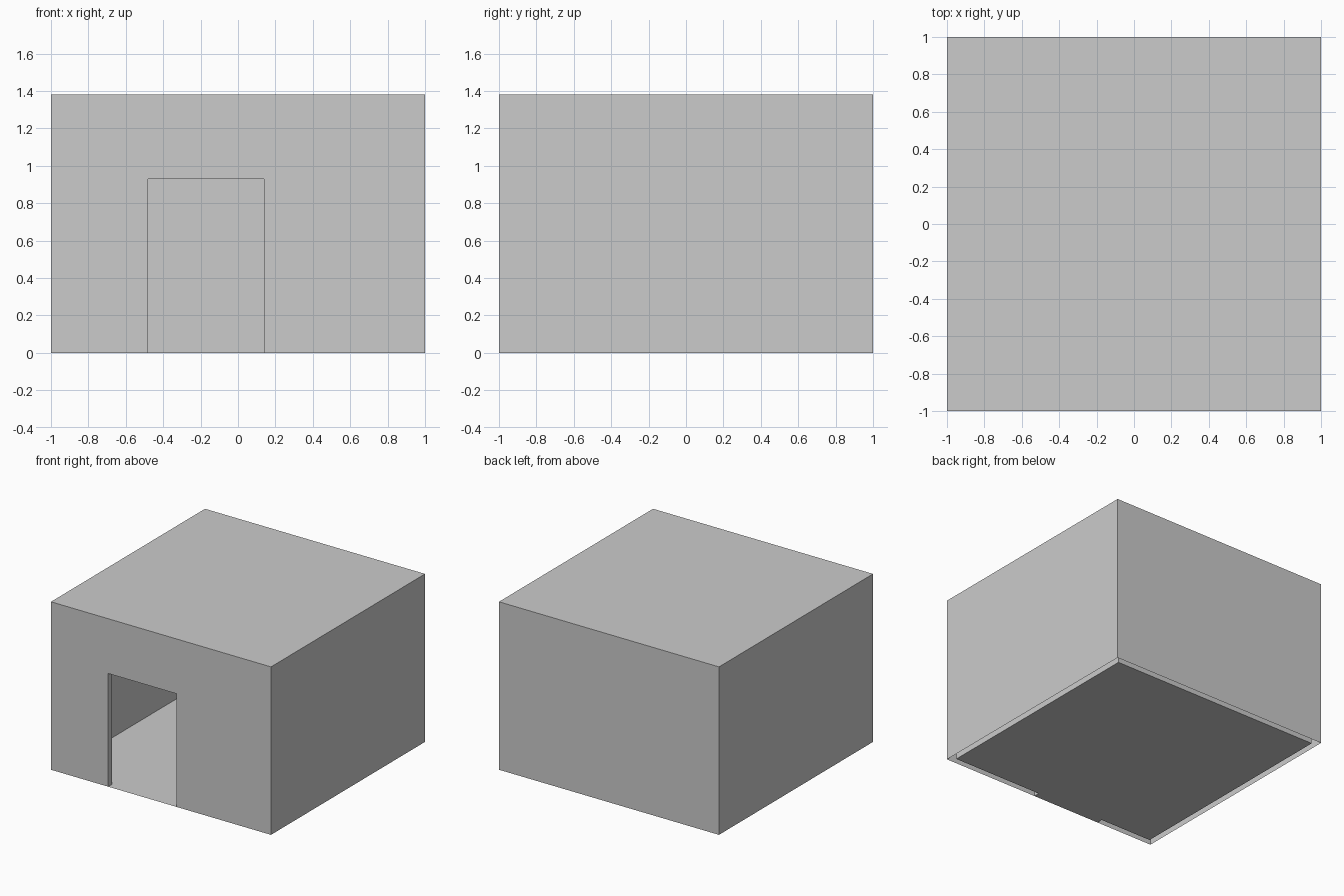
import bpy
import bmesh

if "Cube" in bpy.data.objects:
    bpy.data.objects.remove(bpy.data.objects["Cube"])

WALL = 0.05                              # wall thickness
OUT, TOP = 1.0, 1.38                     # outer half width and height
INN, CEIL = OUT - WALL, TOP - WALL       # inner half width and ceiling
DOOR_L, DOOR_R, DOOR_H = -0.48, 0.14, 0.93


def build(name, polygons, flip=False):
    """Make a flat-faced object from a list of polygons."""
    bm = bmesh.new()
    for poly in polygons:
        bm.faces.new([bm.verts.new(p) for p in poly])
    bmesh.ops.remove_doubles(bm, verts=bm.verts, dist=1e-5)
    if flip:
        bmesh.ops.reverse_faces(bm, faces=bm.faces)
    mesh = bpy.data.meshes.new(name)
    bm.to_mesh(mesh)
    bm.free()
    obj = bpy.data.objects.new(name, mesh)
    bpy.context.collection.objects.link(obj)
    return obj


def shell(s, h):
    """Box open at the bottom, with a doorway notched out of its front."""
    front = [(-s, 0), (DOOR_L, 0), (DOOR_L, DOOR_H), (DOOR_R, DOOR_H),
             (DOOR_R, 0), (s, 0), (s, h), (-s, h)]
    return [
        [(x, -s, z) for x, z in front],
        [(s, -s, 0), (s, s, 0), (s, s, h), (s, -s, h)],
        [(s, s, 0), (-s, s, 0), (-s, s, h), (s, s, h)],
        [(-s, s, 0), (-s, -s, 0), (-s, -s, h), (-s, s, h)],
        [(-s, -s, h), (s, -s, h), (s, s, h), (-s, s, h)],
    ]


# outside walls and flat roof
build("outer_walls", shell(OUT, TOP))

# inside walls and ceiling, facing into the room
build("inner_walls", shell(INN, CEIL), flip=True)

# floor of the room
build("floor", [[(-INN, -INN, 0), (INN, -INN, 0), (INN, INN, 0), (-INN, INN, 0)]])

# door frame: jambs, lintel and threshold joining both wall skins
ring = [(DOOR_L, 0), (DOOR_R, 0), (DOOR_R, DOOR_H), (DOOR_L, DOOR_H)]
build("door_frame", [
    [(a[0], -OUT, a[1]), (b[0], -OUT, b[1]), (b[0], -INN, b[1]), (a[0], -INN, a[1])]
    for a, b in zip(ring, ring[1:] + ring[:1])])
